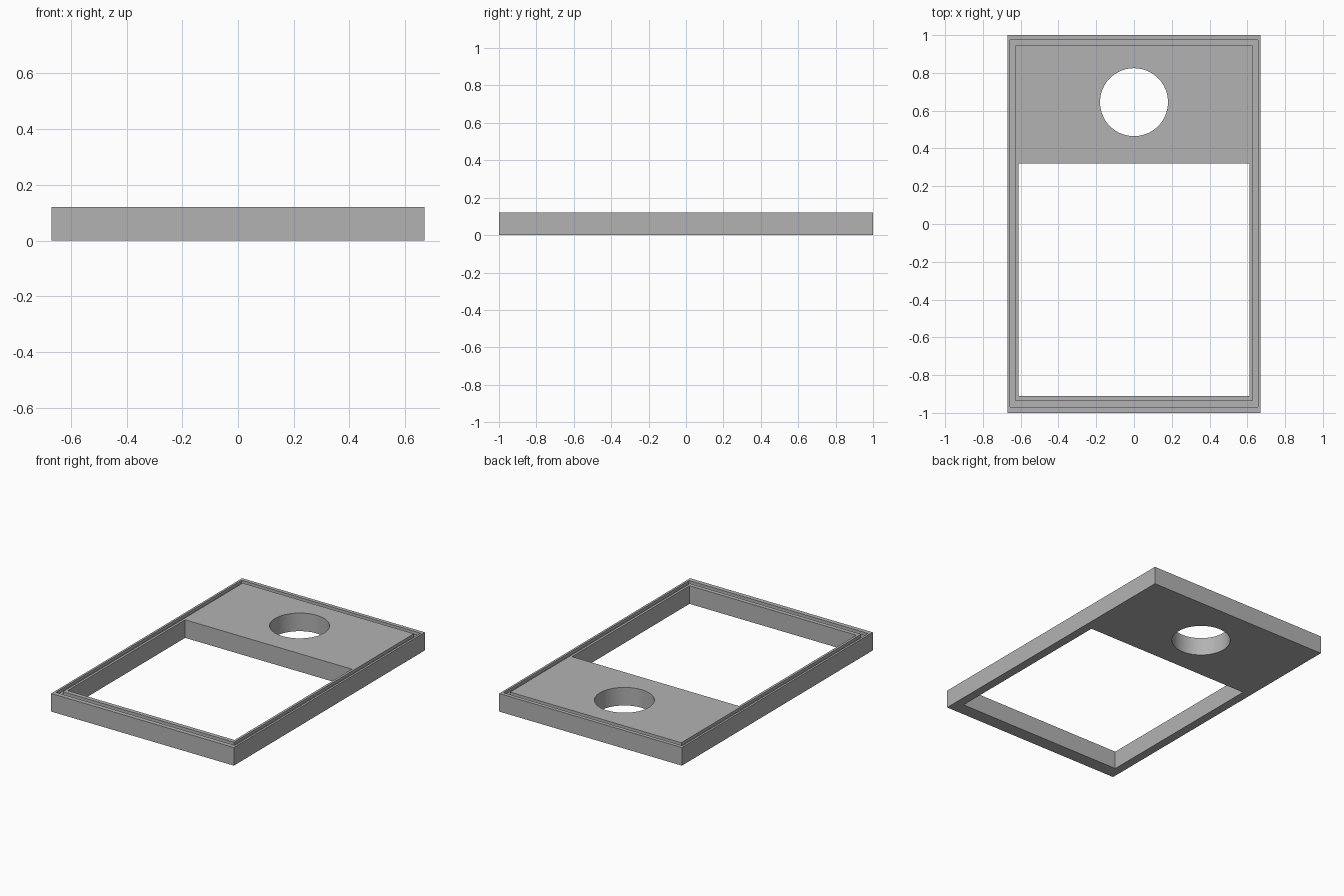
import bpy

cube = bpy.data.objects.get("Cube")
if cube:
    bpy.data.objects.remove(cube, do_unlink=True)

HEIGHT = 0.12
GROOVE_DEPTH = 0.02

grey = bpy.data.materials.new("plain grey")
grey.use_nodes = True
colour = (0.45, 0.45, 0.45, 1)
grey.diffuse_color = colour
grey.node_tree.nodes["Principled BSDF"].inputs["Base Color"].default_value = colour


def box(name, half_x, y0, y1, z0, z1):
    bpy.ops.mesh.primitive_cube_add(size=1, location=(0, (y0 + y1) / 2, (z0 + z1) / 2))
    obj = bpy.context.object
    obj.name = name
    obj.scale = (2 * half_x, y1 - y0, z1 - z0)
    bpy.ops.object.transform_apply(location=True, rotation=False, scale=True)
    obj.data.materials.append(grey)
    return obj


def cut(target, cutter):
    """Subtract the cutter from the target and delete the cutter."""
    mod = target.modifiers.new("cut", 'BOOLEAN')
    mod.operation = 'DIFFERENCE'
    mod.solver = 'EXACT'
    mod.object = cutter
    bpy.context.view_layer.objects.active = target
    bpy.ops.object.modifier_apply(modifier=mod.name)
    bpy.data.objects.remove(cutter, do_unlink=True)


# Plate body
plate = box("frame_plate", 0.67, -1, 1, 0, HEIGHT)

# Narrow gasket groove running round the top, just inside the edge
floor = HEIGHT - GROOVE_DEPTH
groove = box("groove_cutter", 0.656, -0.97, 0.975, floor, HEIGHT + 0.1)
cut(groove, box("groove_core", 0.628, -0.938, 0.946, floor - 0.1, HEIGHT + 0.2))
cut(plate, groove)

# Large rectangular opening
cut(plate, box("opening_cutter", 0.612, -0.91, 0.32, -0.1, HEIGHT + 0.1))

# Round hole through the solid end
bpy.ops.mesh.primitive_cylinder_add(vertices=64, radius=0.18, depth=1, location=(0, 0.645, 0))
hole = bpy.context.object
hole.data.materials.append(grey)
cut(plate, hole)

# Smooth hole wall, crisp edges everywhere else
bpy.ops.object.select_all(action='DESELECT')
plate.select_set(True)
bpy.context.view_layer.objects.active = plate
bpy.ops.object.shade_smooth_by_angle()
